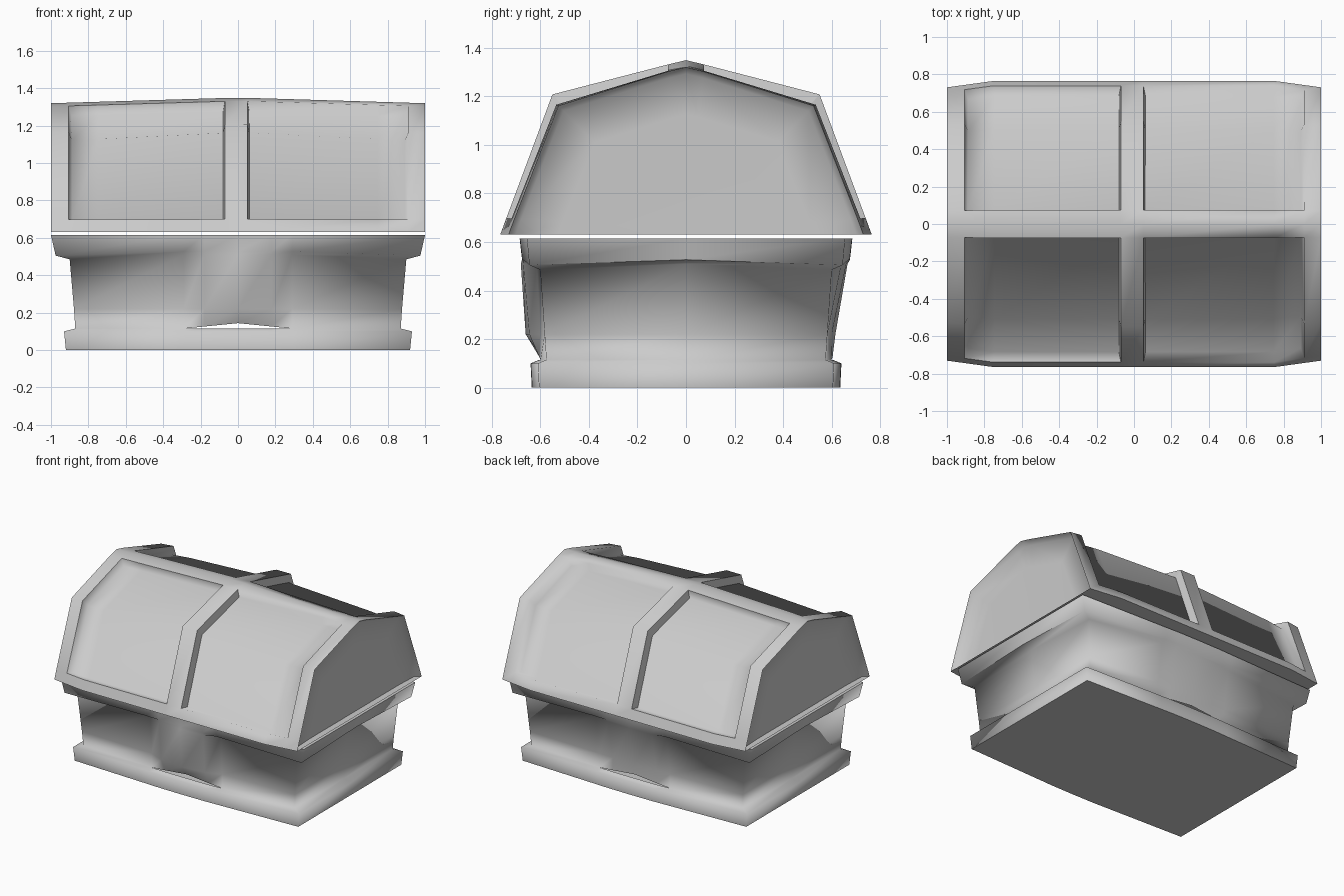
import bpy
import bmesh
import math

old = bpy.data.objects.get("Cube")
if old:
    bpy.data.objects.remove(old, do_unlink=True)

grey = bpy.data.materials.new("plain_grey")
grey.use_nodes = True
tone = (0.6, 0.6, 0.6, 1)
grey.diffuse_color = tone
grey.node_tree.nodes["Principled BSDF"].inputs["Base Color"].default_value = tone


def loft(rings, angle):
    """Skin closed rings of points and crease edges above an angle."""
    bm = bmesh.new()
    rows = [[bm.verts.new(p) for p in ring] for ring in rings]
    sides = {}
    for r, (a, b) in enumerate(zip(rows, rows[1:])):
        for i in range(len(a)):
            j = (i + 1) % len(a)
            sides[r, i] = bm.faces.new((a[i], a[j], b[j], b[i]))
    caps = [bm.faces.new(rows[0]), bm.faces.new(rows[-1])]
    bmesh.ops.recalc_face_normals(bm, faces=bm.faces)
    for e in bm.edges:
        e.smooth = e.calc_face_angle(0) < math.radians(angle)
    return bm, rows, sides, caps


def finish(bm, name):
    for f in bm.faces:
        f.smooth = True
    mesh = bpy.data.meshes.new(name)
    bm.to_mesh(mesh)
    bm.free()
    mesh.materials.append(grey)
    bpy.context.collection.objects.link(bpy.data.objects.new(name, mesh))


# Lid: gambrel profile swept along x, sagging to the ends, with a recessed gable at each
FLOOR = 0.63


def lid_ring(x, shrink=1.0, at=None):
    taper = 1 - 0.18 * max(0, abs(x) - 0.75)
    drop = 1 - 0.042 * abs(x)
    eave = 1.21 - 0.026 * abs(x)
    half = [(0.765, FLOOR), (0.739, 0.70), (0.55, eave), (0.075, 1.332)]
    profile = [(-y, z) for y, z in half] + [(0, 1.35)] + half[::-1]
    return [(x if at is None else at, y * taper * shrink,
             FLOOR + (z - FLOOR) * drop * shrink) for y, z in profile]


def gable(side):
    return [lid_ring(side, s, side * x) for s, x in ((0.72, 0.952), (0.96, 0.96))]


stations = [-1, -0.905, -0.75, -0.07, 0.05, 0.75, 0.91, 1]
rings = gable(-1) + [lid_ring(x) for x in stations] + gable(1)[::-1]
bm, rows, sides, caps = loft(rings, 60)

# Four sunken lid panels, crisp beside the middle rib and softly blended elsewhere
first = len(gable(-1))
panels = [sides[first + s, i] for s in (1, 2, 4, 5) for i in (1, 2, 5, 6)]
walls = bmesh.ops.inset_region(bm, faces=panels, thickness=0.012, depth=-0.055,
                               use_even_offset=True, use_boundary=True)["faces"]
floor_edges = {e for f in panels for e in f.edges}
for wall in walls:
    x = wall.calc_center_median().x
    for e in wall.edges:
        outline = e not in floor_edges and not all(f in walls for f in e.link_faces)
        e.smooth = not (outline and x < 0)
for wall in walls:
    if abs(wall.calc_center_median().x) < 0.12:
        for e in wall.edges:
            e.smooth = False
finish(bm, "lid")


# Body rings: corners, gently bowed sides and five points across front and back
def body_ring(x, corner_y, front, back, z, mid_z=None):
    """front and back give y at the outer, inner and centre points of the strut."""
    mid_z = z if mid_z is None else mid_z
    ring = [(-x, -corner_y, z)]
    for px, d in zip((-0.29, -0.18, 0, 0.18, 0.29), front + front[1::-1]):
        ring.append((px, -d, mid_z))
    ring += [(x, -corner_y, z), (x, 0, mid_z), (x, corner_y, z)]
    for px, d in zip((0.29, 0.18, 0, -0.18, -0.29), back + back[1::-1]):
        ring.append((px, d, mid_z))
    return ring + [(-x, corner_y, z), (-x, 0, mid_z)]


def plain_ring(x, corner_y, z, mid_z=None, bow=0.03):
    edge = [corner_y + bow * k for k in (0.8, 0.95, 1)]
    return body_ring(x, corner_y, edge, edge, z, mid_z)


# Plinth, walls with a broad front strut and a wedge strut behind, and the top rim.
# The wall foot lifts off the plinth into a low slit under each strut.
foot = plain_ring(0.87, 0.575, 0.115)
lifted = [(x, y, z + 0.1 * max(0, 0.29 - abs(x)) if abs(y) > 0.1 else z)
          for x, y, z in foot]
bm, rows, sides, caps = loft([
    plain_ring(0.92, 0.605, 0),
    plain_ring(0.93, 0.61, 0.1),
    foot,
    lifted,
    body_ring(0.877, 0.582, [0.60, 0.645, 0.66], [0.60, 0.603, 0.615], 0.22),
    body_ring(0.90, 0.60, [0.615, 0.67, 0.68], [0.64, 0.66, 0.665], 0.485, 0.51),
    plain_ring(0.975, 0.645, 0.505, 0.527),
    plain_ring(1.0, 0.655, 0.615),
], 95)
for cap in caps:
    for e in cap.edges:
        e.smooth = False

# Crisp lower edge of the rim on the two ends
for e in bm.edges:
    a, b = e.verts
    if a in rows[6] and b in rows[6] and min(abs(a.co.x), abs(b.co.x)) > 0.85:
        e.smooth = False

# Open the slits and weld the rest of the wall to the plinth
bmesh.ops.delete(bm, geom=[sides[2, i] for i in range(len(foot))], context='FACES')
bmesh.ops.remove_doubles(bm, verts=bm.verts, dist=0.0005)
finish(bm, "body")
